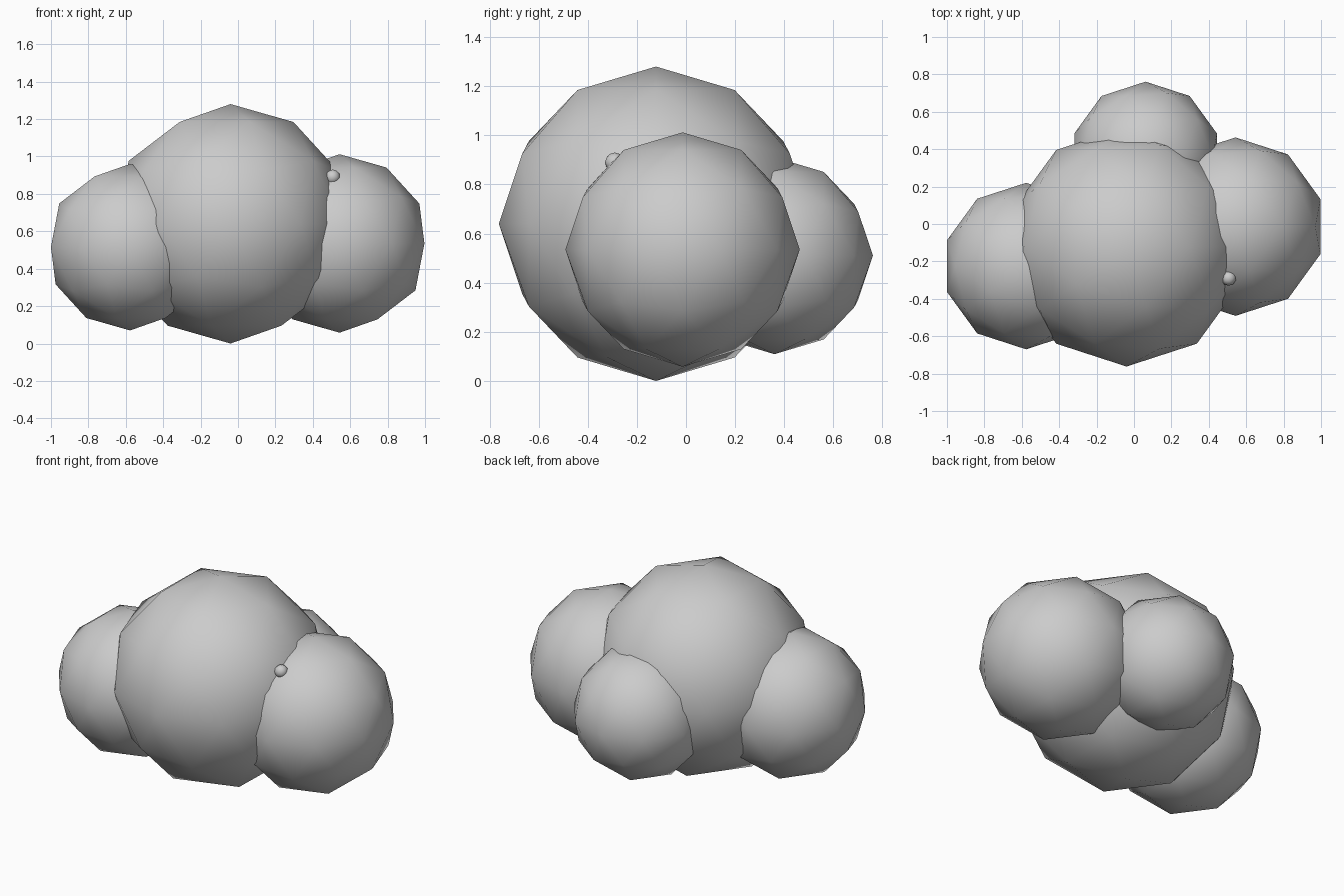
import bpy

if "Cube" in bpy.data.objects:
    bpy.data.objects.remove(bpy.data.objects["Cube"])


def puff(name, centre, radius, subdivisions=2):
    """Low-poly icosphere with smooth shading."""
    bpy.ops.mesh.primitive_ico_sphere_add(
        subdivisions=subdivisions, radius=radius, location=centre)
    ob = bpy.context.object
    ob.name = name
    bpy.ops.object.shade_smooth()
    return ob


# Large central lobe and its three neighbours
puff("main_lobe", (-0.04, -0.122, 0.64), 0.64)
puff("right_lobe", (0.543, -0.014, 0.535), 0.477)
puff("left_lobe", (-0.577, -0.225, 0.515), 0.445)
puff("back_lobe", (0.062, 0.36, 0.51), 0.401)

# Tiny bump at the crease between main and right lobes
puff("small_bump", (0.506, -0.29, 0.89), 0.04)
